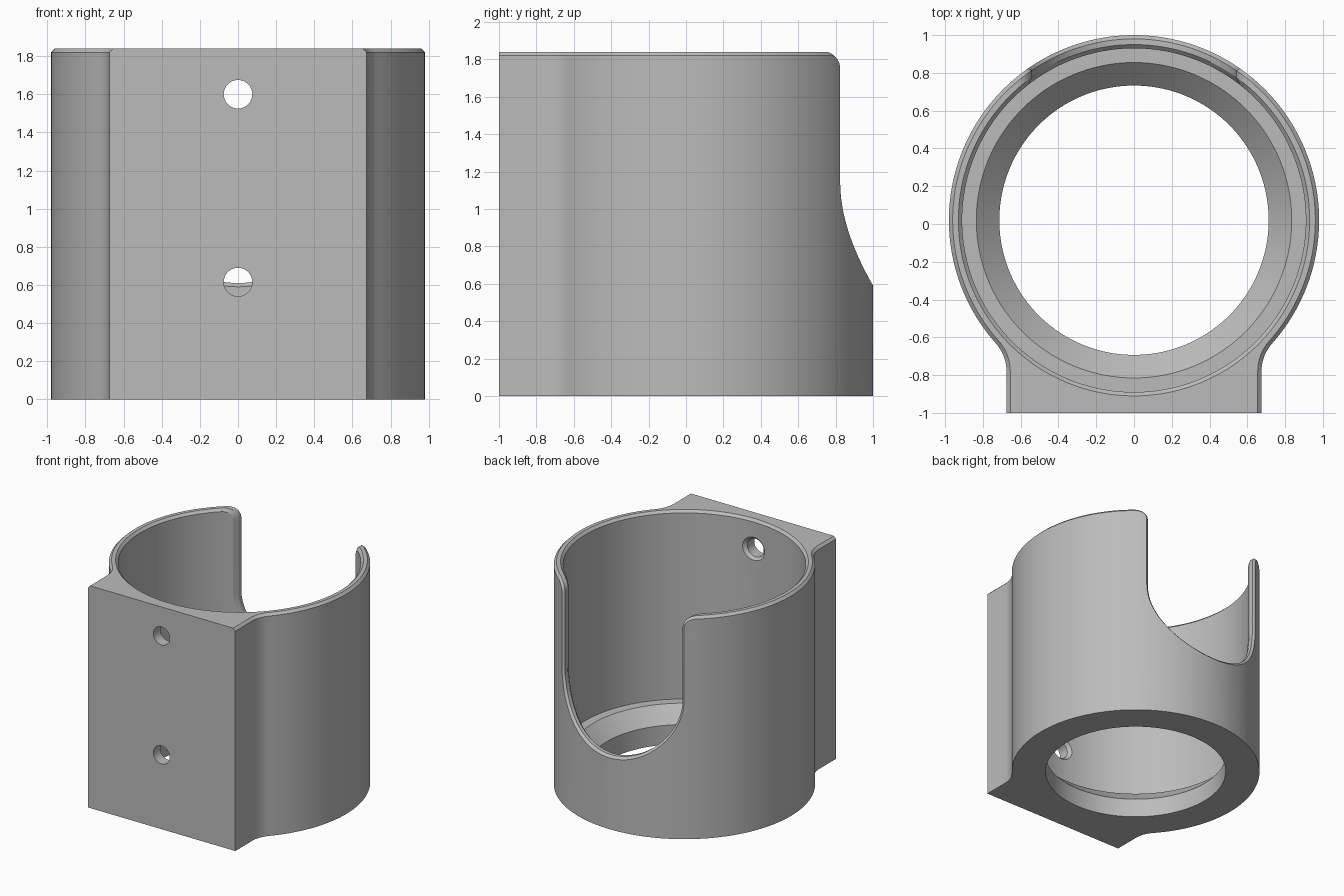
import bpy, bmesh, math
from math import sin, cos, pi, sqrt

if "Cube" in bpy.data.objects:
    bpy.data.objects.remove(bpy.data.objects["Cube"])

H, CY, R = 1.84, 0.02, 0.98       # height, ring centre, outer radius
C = 0.02                          # chamfer size
HALF, FRONT, FIL_Y = 0.675, -1.0, -0.78

grey = bpy.data.materials.new("grey plastic")
grey.diffuse_color = (0.50, 0.50, 0.50, 1)
grey.use_nodes = True
grey.node_tree.nodes["Principled BSDF"].inputs["Base Color"].default_value = grey.diffuse_color


def loft(name, loops):
    """Closed solid through equal-length point loops, capped at both ends."""
    bm = bmesh.new()
    rows = [[bm.verts.new(p) for p in loop] for loop in loops]
    n = len(rows[0])
    for a, b in zip(rows, rows[1:]):
        for i in range(n):
            j = (i + 1) % n
            bm.faces.new((a[i], a[j], b[j], b[i]))
    bm.faces.new(rows[0][::-1])
    bm.faces.new(rows[-1])
    bmesh.ops.recalc_face_normals(bm, faces=bm.faces)
    me = bpy.data.meshes.new(name)
    bm.to_mesh(me)
    bm.free()
    ob = bpy.data.objects.new(name, me)
    bpy.context.collection.objects.link(ob)
    me.materials.append(grey)
    return ob


def body_outline(d, z):
    """Ring and mounting block joined by concave fillets, inset by d."""
    dy = CY - FIL_Y
    f = (R * R - HALF * HALF - dy * dy) / (2 * (HALF - R))
    cx = HALF + f
    t = math.atan2(dy, cx)
    half = [(HALF - d, FRONT)]
    for i in range(13):
        a = pi - t * i / 12
        half.append((cx + (f + d) * cos(a), FIL_Y + (f + d) * sin(a)))
    for i in range(1, 65):
        a = -t + (pi / 2 + t) * i / 64
        half.append(((R - d) * cos(a), CY + (R - d) * sin(a)))
    pts = half + [(-x, y) for x, y in half[-2::-1]]
    return [(x, y, z) for x, y in pts]


def slot_outline(d, w=0.54, r=0.09, zc=1.15):
    """U-shaped slot with flared top corners, grown by d."""
    right = [(w + r, H + 0.15)]
    for i in range(9):
        a = pi / 2 + pi / 2 * i / 8
        right.append((w + r + (r - d) * cos(a), H - r + (r - d) * sin(a)))
    for i in range(25):
        a = -pi / 2 * i / 24
        right.append(((w + d) * cos(a), zc + (w + d) * sin(a)))
    return right + [(-x, z) for x, z in right[-2::-1]]


def circle_y(r, y, z, n=40):
    return [(r * cos(2 * pi * i / n), y, z + r * sin(2 * pi * i / n)) for i in range(n)]


def circle_z(r, z, n=144):
    return [(r * cos(2 * pi * i / n), CY + r * sin(2 * pi * i / n), z) for i in range(n)]


# Solid holder body with chamfered top edge
body = loft("holder_body", [body_outline(0, 0), body_outline(0, H - C), body_outline(C, H)])

# Stepped bore: through hole, sloped seat, flat ledge, main cavity, rim chamfer
bore = [(0.713, -0.1), (0.713, 0.16), (0.835, 0.28), (0.91, 0.28),
        (0.91, H - C), (0.96, H + 0.03)]
cutters = [loft("bore_cutter", [circle_z(r, z) for r, z in bore])]

# Back slot, chamfered along the inner and outer wall surfaces
loops = [[(x, 0.4, z) for x, z in slot_outline(0.04)]]
for rad, d in ((0.89, 0.04), (0.91, 0.02), (0.93, 0), (0.96, 0), (0.98, 0.02), (1.0, 0.04)):
    loops.append([(x, CY + sqrt(rad * rad - x * x), z) for x, z in slot_outline(d)])
loops.append([(x, 1.2, z) for x, z in slot_outline(0.04)])
cutters.append(loft("slot_cutter", loops))

# Screw holes, countersunk on the inside
for z in (0.615, 1.6):
    cutters.append(loft("screw_hole_cutter", [
        circle_y(0.075, -1.1, z), circle_y(0.075, -0.91, z), circle_y(0.125, -0.86, z)]))

bpy.context.view_layer.objects.active = body
body.select_set(True)
for c in cutters:
    c.hide_render = True
    m = body.modifiers.new("cut", 'BOOLEAN')
    m.operation, m.solver, m.object = 'DIFFERENCE', 'EXACT', c
    bpy.ops.object.modifier_apply(modifier=m.name)
for c in cutters:
    bpy.data.objects.remove(c)

bpy.ops.object.select_all(action='DESELECT')
body.select_set(True)
bpy.ops.object.shade_smooth_by_angle(angle=math.radians(25))
